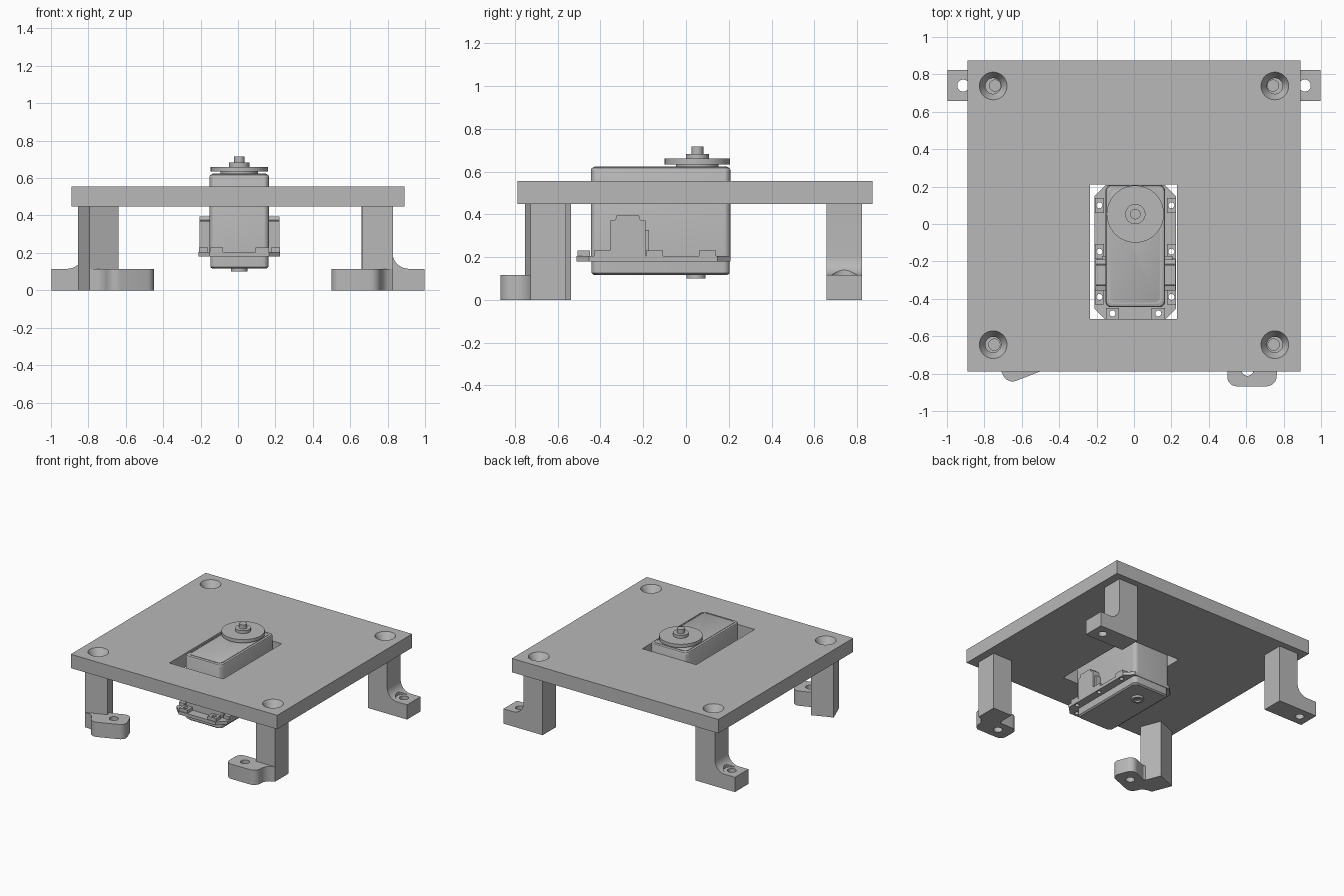
import bpy, bmesh
from math import sin, cos, pi, radians
from mathutils import Matrix, Vector

if "Cube" in bpy.data.objects:
    bpy.data.objects.remove(bpy.data.objects["Cube"], do_unlink=True)

grey = bpy.data.materials.new("plain grey")
grey.use_nodes = True
GREY = (0.48, 0.48, 0.48, 1)
grey.diffuse_color = GREY
grey.node_tree.nodes["Principled BSDF"].inputs["Base Color"].default_value = GREY


def loft(name, rings):
    """Closed solid through equal-length outlines, each given as (points, z)."""
    bm = bmesh.new()
    loops = [[bm.verts.new((x, y, z)) for x, y in pts] for pts, z in rings]
    n = len(loops[0])
    bm.faces.new(loops[0][::-1])
    bm.faces.new(loops[-1])
    for low, high in zip(loops, loops[1:]):
        for i in range(n):
            j = (i + 1) % n
            bm.faces.new((low[i], low[j], high[j], high[i]))
    bmesh.ops.recalc_face_normals(bm, faces=bm.faces)
    mesh = bpy.data.meshes.new(name)
    bm.to_mesh(mesh)
    bm.free()
    mesh.materials.append(grey)
    ob = bpy.data.objects.new(name, mesh)
    bpy.context.collection.objects.link(ob)
    return ob


def circle(x, y, r, n=40):
    return [(x + r * cos(2 * pi * i / n), y + r * sin(2 * pi * i / n)) for i in range(n)]


def round_poly(corners, steps=6):
    """Outline from (x, y, radius) corners, each rounded with a tangent curve."""
    out = []
    for i, (x, y, r) in enumerate(corners):
        p = Vector((x, y))
        if r == 0:
            out.append((x, y))
            continue
        a = p + (Vector(corners[i - 1][:2]) - p).normalized() * r
        b = p + (Vector(corners[(i + 1) % len(corners)][:2]) - p).normalized() * r
        for k in range(steps + 1):
            t = k / steps
            # weighted quadratic gives a near-circular corner
            w = 0.7071 * 2 * t * (1 - t)
            s = (1 - t) ** 2 + w + t * t
            out.append(tuple((a * (1 - t) ** 2 + p * w + b * t * t) / s))
    return out


def rect(x0, x1, y0, y1, r=0.0, inset=0.0):
    x0, x1, y0, y1 = x0 + inset, x1 - inset, y0 + inset, y1 - inset
    return round_poly([(x0, y0, r), (x1, y0, r), (x1, y1, r), (x0, y1, r)])


def prism(name, pts, z0, z1):
    return loft(name, [(pts, z0), (pts, z1)])


def combine(target, others, operation):
    for other in others:
        mod = target.modifiers.new("combine", "BOOLEAN")
        mod.operation, mod.solver, mod.object = operation, "EXACT", other
        bpy.context.view_layer.objects.active = target
        bpy.ops.object.modifier_apply(modifier=mod.name)
        bpy.data.objects.remove(other, do_unlink=True)


def smooth(ob):
    bpy.ops.object.select_all(action="DESELECT")
    ob.select_set(True)
    bpy.context.view_layer.objects.active = ob
    bpy.ops.object.shade_smooth_by_angle(angle=radians(28))


# Top plate with servo opening and four countersunk screw holes
plate = prism("top_plate", rect(-0.89, 0.89, -0.788, 0.873), 0.448, 0.556)
cuts = [prism("cut", rect(-0.236, 0.229, -0.508, 0.212), 0.4, 0.6)]
for sx in (-1, 1):
    for y in (0.738, -0.645):
        c = lambda r: circle(sx * 0.753, y, r)
        cuts.append(loft("cut", [(c(0.042), 0.4), (c(0.042), 0.5),
                                 (c(0.074), 0.556), (c(0.074), 0.6)]))
combine(plate, cuts, "DIFFERENCE")
smooth(plate)

H = 0.083      # half width of a leg post
FOOT = 0.115   # foot height


def place(ob, side, x, y, angle):
    """Mirror for the right side, then turn and move into position."""
    m = Matrix.Translation((x, y, 0)) @ Matrix.Rotation(angle, 4, "Z")
    ob.data.transform(m @ Matrix.Diagonal((side, 1, 1, 1)))
    if side < 0:
        ob.data.flip_normals()
    smooth(ob)


def back_leg(name, side):
    # Side profile with a concave curve from post to foot, extruded along y
    curve = [(0.17 - 0.087 * cos(a), 0.202 - 0.087 * sin(a))
             for a in [radians(9 * k) for k in range(11)]]
    profile = [(-H, 0), (0.255, 0), (0.255, FOOT)] + curve[::-1] + [(H, 0.448), (-H, 0.448)]
    leg = prism(name, profile, -H, H)
    leg.data.transform(Matrix.Rotation(pi / 2, 4, "X"))
    combine(leg, [prism("cut", circle(0.17, 0, 0.032), -0.1, 0.3),
                  prism("cut", circle(0.17, 0, 0.06), FOOT, 0.4),
                  prism("cut", circle(0, 0, 0.03), 0.25, 0.6)], "DIFFERENCE")
    place(leg, side, side * 0.743, 0.74, 0)


def front_leg(name, side, angle):
    # Square post with a sideways foot set forward of it
    leg = prism(name, rect(-H, H, -H, H), 0, 0.448)
    outline = round_poly([(-0.248, -0.05, 0.05), (-0.248, -0.223, 0.05), (0.012, -0.223, 0.05),
                          (0.02, -0.11, 0.04), (H, -H, 0), (H, -0.04, 0),
                          (-H, -0.04, 0), (-0.1, -0.05, 0)])
    combine(leg, [prism("foot", outline, 0, FOOT)], "UNION")
    combine(leg, [prism("cut", circle(-0.14, -0.135, 0.032), -0.1, 0.3),
                  prism("cut", circle(0, 0, 0.03), 0.25, 0.6)], "DIFFERENCE")
    place(leg, side, side * 0.747, -0.645, angle)


back_leg("back_left_leg", 1)
back_leg("back_right_leg", -1)
front_leg("front_left_leg", 1, 0)
front_leg("front_right_leg", -1, radians(21.5))

# Servo case with softened lid and base
X0, X1, Y0, Y1 = -0.152, 0.166, -0.445, 0.208
case = lambda inset: rect(X0, X1, Y0, Y1, 0.03, inset)
smooth(loft("servo_case", [(case(0), 0.18), (case(0), 0.607), (case(0.004), 0.616),
                           (case(0.013), 0.621)]))
smooth(loft("servo_base", [(case(0.014), 0.116), (case(0.004), 0.125), (case(0.004), 0.18)]))
rim = prism("servo_lid_rim", case(0.016), 0.62, 0.624)
combine(rim, [prism("cut", case(0.026), 0.6, 0.65)], "DIFFERENCE")

# Mounting flange with chamfered corners, raised bosses and screw holes
FX0, FX1, FY0, FY1, C = -0.212, 0.225, -0.513, 0.208, 0.06
flange = prism("servo_flange", [(FX0 + C, FY0), (FX1 - C, FY0), (FX1, FY0 + C), (FX1, FY1 - C),
                                (FX1 - C, FY1), (FX0 + C, FY1), (FX0, FY1 - C), (FX0, FY0 + C)],
               0.18, 0.205)
holes = [(x, y) for x in (-0.185, 0.2) for y in (0.1, -0.148, -0.39)]
holes += [(-0.115, -0.478), (0.13, -0.478)]
bosses = []
for x, y in holes:
    wx, wy = (0.024, 0.04) if y > -0.4 else (0.036, 0.03)
    bosses.append(prism("boss", rect(x - wx, x + wx, y - wy, y + wy), 0.19, 0.23))
combine(flange, bosses, "UNION")
combine(flange, [prism("cut", circle(x, y, 0.016, 20), 0.1, 0.3) for x, y in holes], "DIFFERENCE")
smooth(flange)

# Side ribs: stepped blocks on both long walls of the case
for name, x0, x1 in (("left_rib", X1 - 0.01, 0.221), ("right_rib", -0.207, X0 + 0.01)):
    outline = [(-0.355, 0.19), (-0.19, 0.19), (-0.19, 0.37), (-0.215, 0.375),
               (-0.22, 0.395), (-0.325, 0.395), (-0.33, 0.375), (-0.355, 0.37)]
    rib = prism(name, outline, x0, x1)
    # profile axes (y, z) and depth x are cycled into place
    rib.data.transform(Matrix(((0, 0, 1, 0), (1, 0, 0, 0), (0, 1, 0, 0), (0, 0, 0, 1))))
    step = x1 - 0.035 if x1 > 0 else x0 + 0.035
    prism(name + "_step", rect(min(step, X1 - 0.01) if x1 > 0 else step,
                               step + 0.02 if x1 > 0 else X0 + 0.01, -0.2, -0.172), 0.2, 0.327)

# Output horn, shaft and the bearing stub below
for name, r, z0, z1 in (("horn_spacer", 0.1, 0.615, 0.636), ("horn_disc", 0.153, 0.634, 0.66),
                        ("horn_hub", 0.054, 0.658, 0.683), ("horn_screw", 0.028, 0.68, 0.716)):
    smooth(prism(name, circle(0.007, 0.053, r, 48), z0, z1))
stub = prism("bearing_stub", circle(0.007, 0.047, 0.045), 0.1, 0.13)
combine(stub, [prism("cut", circle(0.007, 0.047, 0.026), 0.05, 0.112)], "DIFFERENCE")
smooth(stub)
